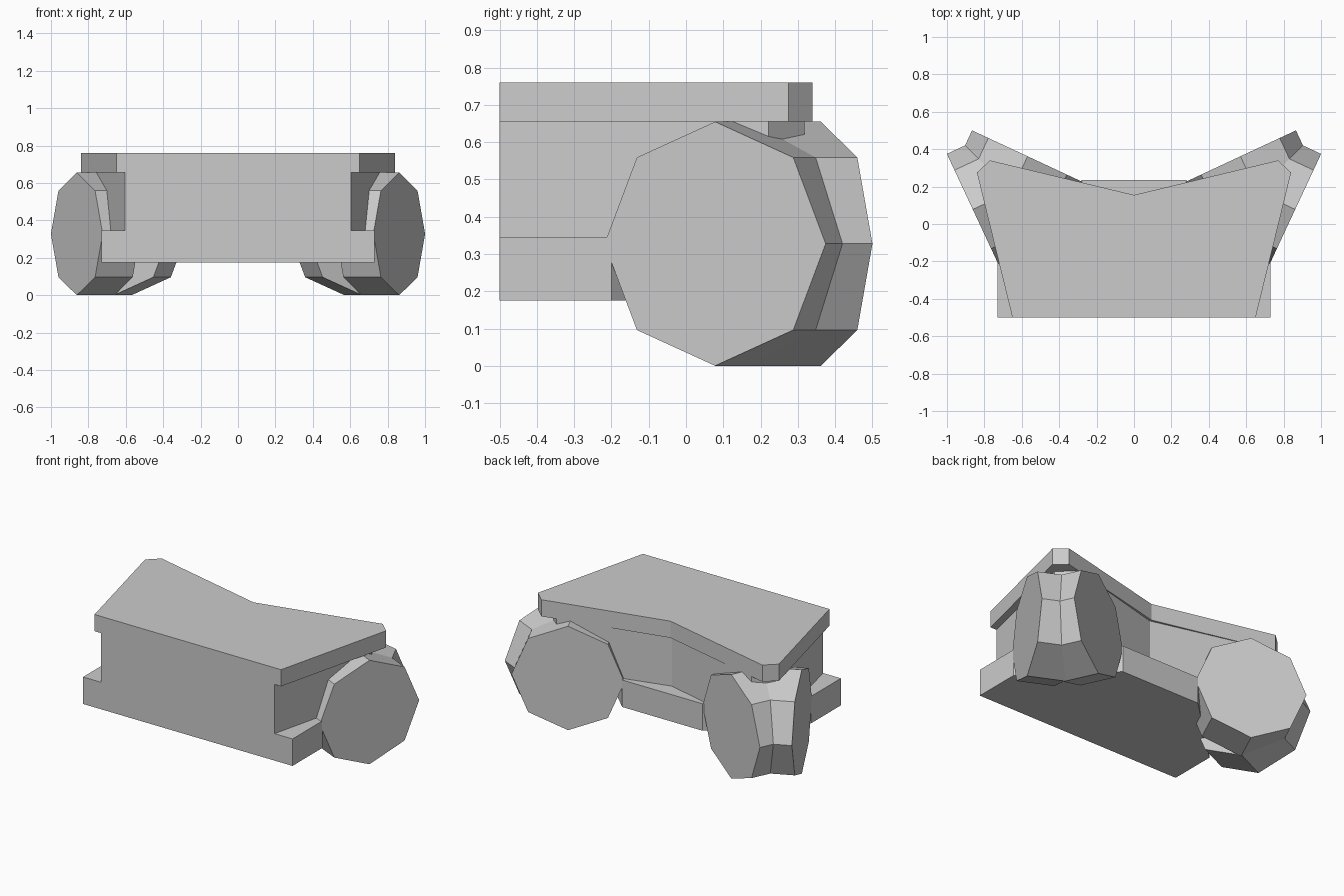
import bpy, bmesh
from math import radians, sin, cos

if "Cube" in bpy.data.objects:
    bpy.data.objects.remove(bpy.data.objects["Cube"])


def slab(name, half, z0, z1):
    """Extrude a left-right symmetric outline, given as its right half from front to back."""
    outline = half + [(-x, y) for x, y in reversed(half) if x > 0]
    bm = bmesh.new()
    face = bm.faces.new([bm.verts.new((x, y, z0)) for x, y in outline])
    top = bmesh.ops.extrude_face_region(bm, geom=[face])["geom"]
    bmesh.ops.translate(bm, vec=(0, 0, z1 - z0),
                        verts=[v for v in top if isinstance(v, bmesh.types.BMVert)])
    bmesh.ops.recalc_face_normals(bm, faces=bm.faces)
    mesh = bpy.data.meshes.new(name)
    bm.to_mesh(mesh)
    bm.free()
    obj = bpy.data.objects.new(name, mesh)
    bpy.context.collection.objects.link(obj)


def drum(name, x, y, heading, side):
    """Eight-sided drum; (x, y) is the centre of its outer face, heading its axis."""
    a = radians(heading)
    cx, cy = x - sin(a) * DEPTH / 2, y + cos(a) * DEPTH / 2
    bpy.ops.mesh.primitive_cylinder_add(
        vertices=8, radius=RADIUS, depth=DEPTH,
        location=(side * cx, cy, RADIUS),
        rotation=(radians(90), 0, side * a))
    bpy.context.object.name = name


RADIUS, DEPTH = 0.3275, 0.222

# Stacked body: lower base, recessed core, V-notched top plate
slab("base", [(0.73, -0.5), (0.73, -0.2), (0.28, 0.235)], 0.175, 0.345)
slab("core", [(0.605, -0.5), (0.78, 0.222), (0.68, 0.318), (0, 0.14)], 0.345, 0.655)
slab("top_plate", [(0.65, -0.5), (0.84, 0.275), (0.77, 0.34), (0, 0.155)], 0.655, 0.76)

# A pair of crossed drums at each back corner
for side, label in ((1, "right"), (-1, "left")):
    drum(f"outer_drum_{label}", 0.862, 0.078, 65, side)
    drum(f"rear_drum_{label}", 0.569, 0.362, 205, side)
